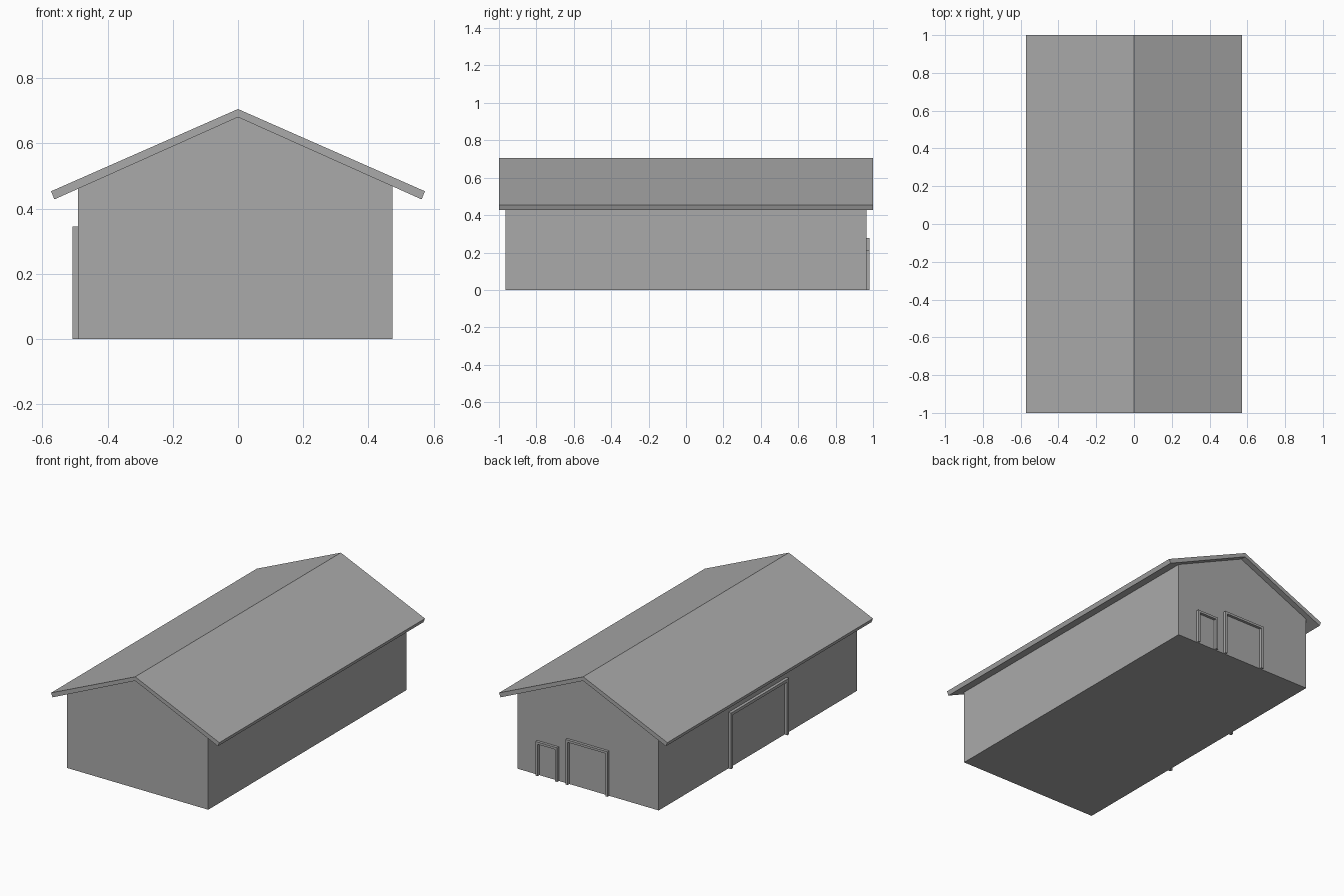
import bpy

if "Cube" in bpy.data.objects:
    bpy.data.objects.remove(bpy.data.objects["Cube"])

grey = bpy.data.materials.new("plain grey")
grey.diffuse_color = (0.4, 0.4, 0.4, 1)
grey.use_nodes = True
grey.node_tree.nodes["Principled BSDF"].inputs["Base Color"].default_value = grey.diffuse_color


def prism(name, profile, y0, y1):
    """Extrude an x-z outline (counter-clockwise from the front) along y."""
    n = len(profile)
    verts = [(x, y, z) for y in (y0, y1) for x, z in profile]
    faces = [tuple(range(n)), tuple(range(2 * n - 1, n - 1, -1))]
    faces += [(i, i + n, (i + 1) % n + n, (i + 1) % n) for i in range(n)]
    mesh = bpy.data.meshes.new(name)
    mesh.from_pydata(verts, [], faces)
    mesh.materials.append(grey)
    obj = bpy.data.objects.new(name, mesh)
    bpy.context.collection.objects.link(obj)
    return obj


def door_frame(name, a, b, height, depth, w):
    """Three-sided door surround, lying in x-z and projecting along +y."""
    outline = [(a, 0), (a + w, 0), (a + w, height - w), (b - w, height - w),
               (b - w, 0), (b, 0), (b, height), (a, height)]
    return prism(name, outline, -0.002, depth)


# Walls, with the gable following the underside of the roof
slope = 0.4476
xl, xr = -0.49, 0.473
prism("walls", [(xl, 0), (xr, 0), (xr, 0.68 - slope * xr), (0, 0.68),
                (xl, 0.68 + slope * xl)], -0.965, 0.965)

# Roof slab with overhanging eaves
prism("roof", [(-0.573, 0.453), (-0.563, 0.428), (0, 0.68), (0.563, 0.428),
               (0.573, 0.453), (0, 0.705)], -1, 1)

# Door surrounds on the back gable
for name, a, b, h in (("back_small_door_frame", 0.19, 0.337, 0.21),
                      ("back_large_door_frame", -0.153, 0.133, 0.277)):
    door_frame(name, a, b, h, 0.017, 0.014).location.y = 0.965

# Wide door surround on the left side
side = door_frame("side_door_frame", -0.277, 0.287, 0.345, 0.018, 0.018)
side.rotation_euler.z = 1.5707963
side.location.x = xl
